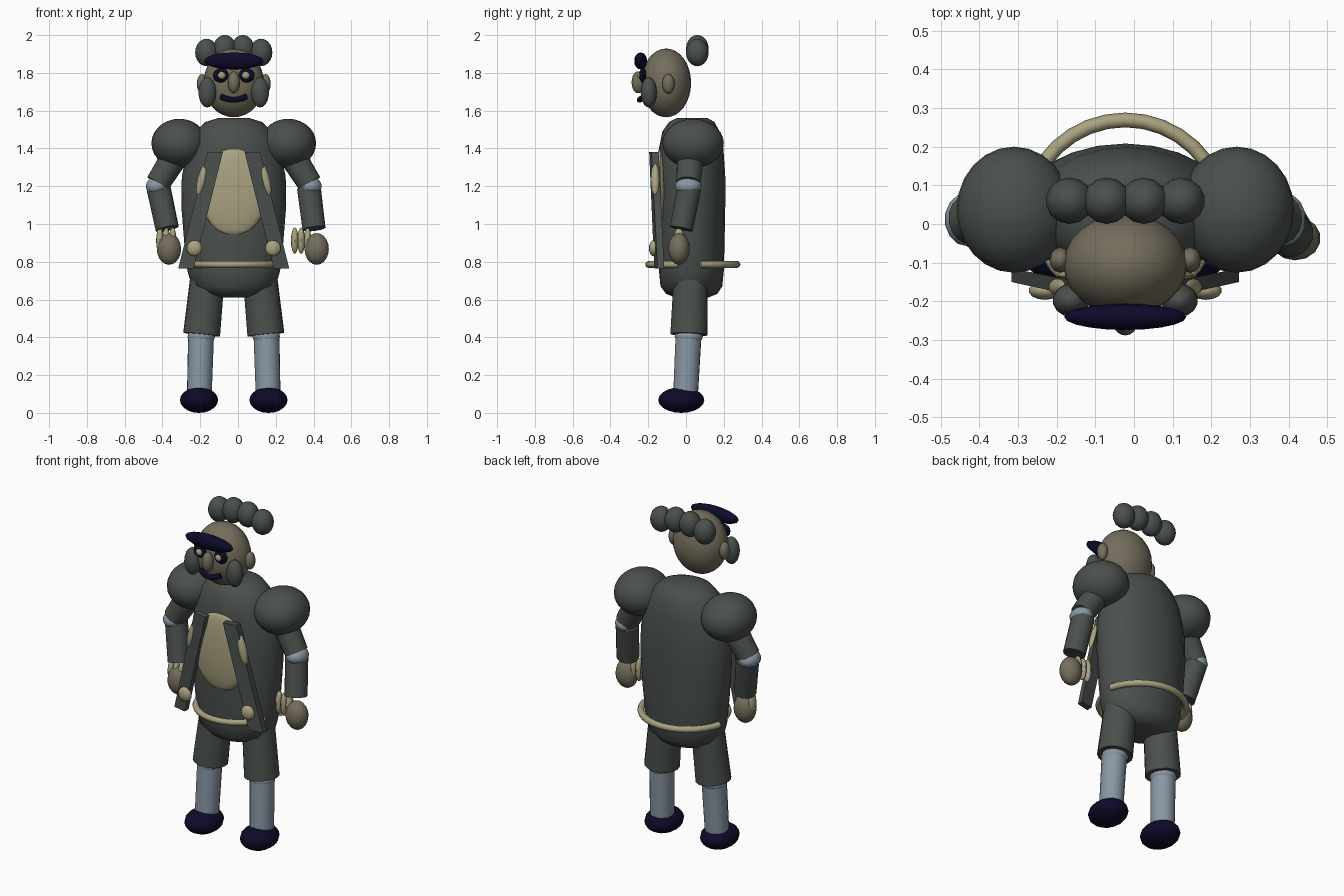
import bpy, bmesh, math
from mathutils import Vector

if "Cube" in bpy.data.objects:
    bpy.data.objects.remove(bpy.data.objects["Cube"])

CX = -0.0225  # body centre line


def material(name, rgb):
    m = bpy.data.materials.new(name)
    m.diffuse_color = (*rgb, 1)
    m.use_nodes = True
    m.node_tree.nodes["Principled BSDF"].inputs["Base Color"].default_value = m.diffuse_color
    return m


COAT = material("charcoal", (0.068, 0.080, 0.073))
SKIN = material("weathered_skin", (0.175, 0.155, 0.108))
TAN = material("pale_tan", (0.40, 0.36, 0.215))
BLUE = material("blue_grey", (0.25, 0.31, 0.37))
NAVY = material("dark_navy", (0.004, 0.003, 0.022))


def finish(name, bm, mat, angle=40):
    bmesh.ops.recalc_face_normals(bm, faces=bm.faces)
    me = bpy.data.meshes.new(name)
    bm.to_mesh(me)
    bm.free()
    me.materials.append(mat)
    ob = bpy.data.objects.new(name, me)
    bpy.context.collection.objects.link(ob)
    bpy.ops.object.select_all(action='DESELECT')
    bpy.context.view_layer.objects.active = ob
    ob.select_set(True)
    bpy.ops.object.shade_smooth_by_angle(angle=math.radians(angle))
    return ob


def ball(name, pos, radii, mat, seg=16, rings=10, tilt=0):
    bm = bmesh.new()
    bmesh.ops.create_uvsphere(bm, u_segments=seg, v_segments=rings, radius=1)
    bmesh.ops.scale(bm, vec=radii, verts=bm.verts)
    ob = finish(name, bm, mat)
    ob.location = pos
    ob.rotation_euler.y = tilt
    return ob


def limb(name, a, b, ra, rb, mat, seg=16):
    a, b = Vector(a), Vector(b)
    bm = bmesh.new()
    bmesh.ops.create_cone(bm, cap_ends=True, segments=seg, radius1=ra, radius2=rb,
                          depth=(b - a).length)
    ob = finish(name, bm, mat)
    ob.location = (a + b) / 2
    ob.rotation_euler = (b - a).to_track_quat('Z', 'Y').to_euler()
    return ob


def loft(name, rings, mat, seg=24):
    # rings: (z, half width, front y, back y)
    bm = bmesh.new()
    loops = []
    for z, rx, y0, y1 in rings:
        cy, ry = (y0 + y1) / 2, (y1 - y0) / 2
        loops.append([bm.verts.new((CX + rx * math.cos(2 * math.pi * i / seg),
                                    cy + ry * math.sin(2 * math.pi * i / seg), z))
                      for i in range(seg)])
    for p, q in zip(loops, loops[1:]):
        for i in range(seg):
            j = (i + 1) % seg
            bm.faces.new((p[i], p[j], q[j], q[i]))
    bm.faces.new(loops[0])
    bm.faces.new(loops[-1])
    return finish(name, bm, mat, 60)


def tube(name, pts, r, mat, seg=8):
    # round tube along a path lying in one plane
    pts = [Vector(p) for p in pts]
    plane = (pts[0] - pts[1]).cross(pts[-1] - pts[1]).normalized()
    bm = bmesh.new()
    loops = []
    for i, p in enumerate(pts):
        t = (pts[min(i + 1, len(pts) - 1)] - pts[max(i - 1, 0)]).normalized()
        side = t.cross(plane)
        loops.append([bm.verts.new(p + r * (side * math.cos(2 * math.pi * k / seg)
                                            + plane * math.sin(2 * math.pi * k / seg)))
                      for k in range(seg)])
    for a, b in zip(loops, loops[1:]):
        for k in range(seg):
            j = (k + 1) % seg
            bm.faces.new((a[k], a[j], b[j], b[k]))
    bm.faces.new(loops[0])
    bm.faces.new(loops[-1])
    return finish(name, bm, mat, 50)


def arc(cy, r, z, a0, a1, n=14):
    angs = [math.radians(a0 + (a1 - a0) * i / n) for i in range(n + 1)]
    return [(CX + r * math.cos(a), cy + r * math.sin(a), z) for a in angs]


# torso and shirt front
loft("torso", [(0.612, 0.09, -0.06, 0.12), (0.63, 0.165, -0.105, 0.165),
               (0.67, 0.222, -0.135, 0.192), (0.75, 0.245, -0.143, 0.2),
               (0.9, 0.262, -0.145, 0.204), (1.1, 0.278, -0.146, 0.208),
               (1.25, 0.275, -0.146, 0.208), (1.4, 0.245, -0.143, 0.198),
               (1.49, 0.2, -0.125, 0.178), (1.54, 0.15, -0.09, 0.15),
               (1.56, 0.085, -0.05, 0.115)], COAT)
ball("shirt_front", (CX, -0.135, 1.17), (0.178, 0.035, 0.232), TAN, 20, 12)

# belt in two open arcs
tube("belt_front", arc(0.03, 0.228, 0.786, 197, 343), 0.018, TAN)
tube("belt_back", arc(0.013, 0.256, 0.786, 14, 166), 0.019, TAN)

# head and face
ball("head", (CX, -0.105, 1.747), (0.16, 0.132, 0.182), SKIN, 24, 16)
ball("nose", (CX, -0.254, 1.75), (0.032, 0.034, 0.058), SKIN)
ball("cap_brim", (CX, -0.24, 1.863), (0.158, 0.034, 0.045), NAVY, 20, 8)
tube("mouth", [(CX + 0.066 * t, -0.246 + 0.022 * t * t, 1.657 + 0.017 * t * t)
               for t in (-1, -0.67, -0.33, 0, 0.33, 0.67, 1)], 0.015, NAVY)

# hair puffs along the crown
for k in (-1.5, -0.5, 0.5, 1.5):
    ball("hair_puff", (CX + 0.096 * k, 0.06, 1.928 - 0.01 * (abs(k) - 0.5) * 2),
         (0.062, 0.06, 0.073), COAT, 14, 10)

for s, side in ((-1, "left"), (1, "right")):
    def at(x, y, z):
        return (CX + s * x, y, z)

    # eyes, ears and whiskers
    ball(side + "_eye_socket", at(0.069, -0.228, 1.787), (0.042, 0.02, 0.038), NAVY, 12, 8)
    ball(side + "_eye", at(0.064, -0.243, 1.787), (0.021, 0.015, 0.02), TAN, 10, 8)
    ball(side + "_ear", at(0.168, -0.093, 1.742), (0.028, 0.033, 0.052), SKIN, 12, 8)
    ball(side + "_whisker", at(0.14, -0.197, 1.697), (0.048, 0.043, 0.08), COAT, 14, 10)

    # arm
    elbow = at(0.407, 0.012, 1.2)
    ball(side + "_shoulder", at(0.288, 0.037, 1.427), (0.148, 0.163, 0.13), COAT, 24, 14)
    limb(side + "_upper_arm", at(0.28, 0.03, 1.41), at(0.402, 0.012, 1.215), 0.075, 0.065, COAT)
    ball(side + "_elbow", elbow, (0.06, 0.07, 0.05), BLUE, 14, 10)
    sway = 0.352 if s < 0 else 0.425
    limb(side + "_forearm", at(0.398, 0.018, 1.19), at(sway, -0.025, 0.975), 0.064, 0.062, COAT)
    for k in range(3):
        ball(side + "_cuff_frill", at(0.323 + 0.034 * k, -0.037, 0.912),
             (0.02, 0.028, 0.07), TAN, 12, 8)
    ball(side + "_hand", at(0.343 if s < 0 else 0.439, -0.037, 0.868),
         (0.066, 0.057, 0.084), SKIN, 14, 10)

    # coat lapel as a slanted board
    bm = bmesh.new()
    low = [bm.verts.new(at(x, y, 0.765)) for x, y in
           ((0.212, -0.168), (0.294, -0.15), (0.294, -0.115), (0.212, -0.133))]
    top = [bm.verts.new(at(x, y, 1.38)) for x, y in
           ((0.058, -0.195), (0.14, -0.183), (0.14, -0.145), (0.058, -0.16))]
    for i in range(4):
        j = (i + 1) % 4
        bm.faces.new((low[i], low[j], top[j], top[i]))
    bm.faces.new(low)
    bm.faces.new(top)
    finish(side + "_lapel", bm, COAT, 20)
    ball(side + "_lapel_trim", at(0.168, -0.163, 1.235), (0.024, 0.024, 0.09), TAN, 12, 8,
         -s * 0.24)
    ball(side + "_button", at(0.208, -0.172, 0.872), (0.042, 0.024, 0.042), TAN, 14, 10)

    # leg
    limb(side + "_breeches", at(0.135, 0.027, 0.76), at(0.17, 0.015, 0.415), 0.09, 0.098, COAT)
    ball(side + "_knee", at(0.172, 0.015, 0.405), (0.075, 0.075, 0.045), BLUE, 14, 8)
    limb(side + "_stocking", at(0.173, 0.014, 0.42), at(0.182, -0.002, 0.1), 0.069, 0.066, BLUE)
    ball(side + "_shoe", at(0.184, -0.025, 0.068), (0.101, 0.122, 0.068), NAVY, 16, 10)
